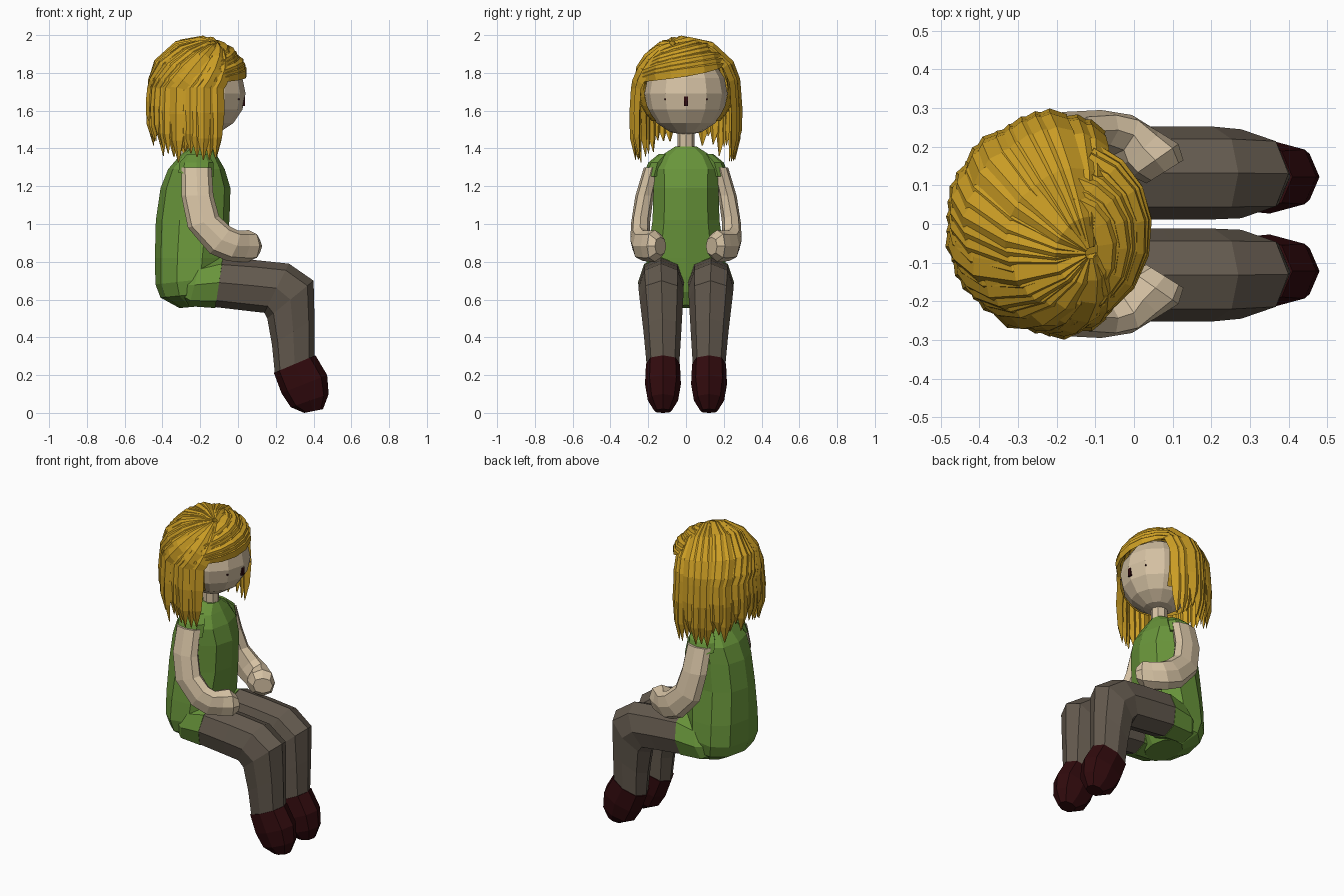
import bpy, bmesh, math, random
from mathutils import Vector

if "Cube" in bpy.data.objects:
    bpy.data.objects.remove(bpy.data.objects["Cube"])

random.seed(4)


def material(name, rgb):
    m = bpy.data.materials.new(name)
    m.diffuse_color = (*rgb, 1)
    m.use_nodes = True
    m.node_tree.nodes["Principled BSDF"].inputs["Base Color"].default_value = m.diffuse_color
    return m


SKIN = material("skin", (0.67, 0.54, 0.37))
HAIR = material("golden hair", (0.60, 0.34, 0.018))
GREEN = material("green shirt", (0.14, 0.30, 0.043))
GREY = material("grey brown trousers", (0.127, 0.102, 0.077))
BOOT = material("dark red", (0.030, 0.003, 0.004))


def finish(name, bm, mat):
    bmesh.ops.recalc_face_normals(bm, faces=bm.faces)
    me = bpy.data.meshes.new(name)
    bm.to_mesh(me)
    bm.free()
    me.materials.append(mat)
    ob = bpy.data.objects.new(name, me)
    bpy.context.collection.objects.link(ob)
    return ob


def rounded(x, p):
    return math.copysign(abs(x) ** p, x) if abs(x) > 1e-6 else 0


def add_loft(bm, rings, n, p=1.0):
    """Skin a tube through rings of (centre, half axis u, half axis v); p < 1 is boxier."""
    loops = []
    for c, u, v in rings:
        angles = [2 * math.pi * i / n for i in range(n)]
        loops.append([bm.verts.new(c + u * rounded(math.cos(a), p) + v * rounded(math.sin(a), p))
                      for a in angles])
    for a, b in zip(loops, loops[1:]):
        for i in range(n):
            j = (i + 1) % n
            bm.faces.new((a[i], a[j], b[j], b[i]))
    bm.faces.new(loops[0])
    bm.faces.new(loops[-1])


def limb(name, sections, mat, n=8, side=1, p=1.0):
    """Sections: front x, z, back x, z, centre y, half width in y, optional skew in x."""
    bm = bmesh.new()
    rings = []
    for ax, az, bx, bz, cy, hy, *skew in sections:
        a, b = Vector((ax, cy * side, az)), Vector((bx, cy * side, bz))
        rings.append(((a + b) / 2, (a - b) / 2, Vector((skew[0] if skew else 0, hy * side, 0))))
    add_loft(bm, rings, n, p)
    return finish(name, bm, mat)


# Torso and neck
limb("shirt_body", [
    (-0.14, 0.57, -0.31, 0.555, 0, 0.13),
    (-0.10, 0.64, -0.41, 0.61, 0, 0.21),
    (-0.085, 0.72, -0.437, 0.68, 0, 0.228),
    (-0.07, 0.82, -0.44, 0.82, 0, 0.215),
    (-0.045, 1.02, -0.435, 1.02, 0, 0.185),
    (-0.04, 1.19, -0.41, 1.19, 0, 0.18),
    (-0.07, 1.29, -0.37, 1.29, 0, 0.185),
    (-0.11, 1.36, -0.31, 1.36, 0, 0.14),
    (-0.14, 1.41, -0.25, 1.41, 0, 0.06)], GREEN, 10, 1, 0.88)
limb("neck", [(-0.14, 1.36, -0.24, 1.36, 0, 0.045),
              (-0.14, 1.54, -0.24, 1.54, 0, 0.045)], SKIN)

# Paired parts
for side, tag in ((1, "left"), (-1, "right")):
    limb(tag + "_sleeve", [
        (-0.16, 1.37, -0.27, 1.37, 0.11, 0.035),
        (-0.13, 1.325, -0.31, 1.325, 0.15, 0.05),
        (-0.13, 1.25, -0.315, 1.27, 0.17, 0.055)], GREEN, 8, side)
    limb(tag + "_arm_and_hand", [
        (-0.14, 1.30, -0.30, 1.30, 0.18, 0.043),
        (-0.13, 1.15, -0.30, 1.15, 0.22, 0.048),
        (-0.10, 1.04, -0.265, 0.98, 0.24, 0.05),
        (-0.04, 0.985, -0.15, 0.845, 0.243, 0.052, 0.01),
        (0.0, 0.965, -0.06, 0.805, 0.23, 0.052, 0.025),
        (0.025, 0.965, 0.0, 0.80, 0.195, 0.045, 0.05),
        (0.055, 0.968, 0.055, 0.80, 0.165, 0.042, 0.06),
        (0.08, 0.93, 0.08, 0.835, 0.135, 0.03, 0.048)], SKIN, 8, side, 0.85)
    limb(tag + "_hip", [
        (-0.31, 0.72, -0.36, 0.64, 0.11, 0.05),
        (-0.20, 0.79, -0.26, 0.565, 0.128, 0.115),
        (-0.08, 0.825, -0.12, 0.555, 0.132, 0.123)], GREEN, 8, side, 0.9)
    limb(tag + "_trouser_leg", [
        (-0.08, 0.82, -0.12, 0.56, 0.132, 0.121),
        (0.10, 0.808, 0.05, 0.54, 0.132, 0.12),
        (0.27, 0.79, 0.14, 0.53, 0.132, 0.12),
        (0.40, 0.70, 0.155, 0.50, 0.13, 0.115),
        (0.405, 0.50, 0.18, 0.36, 0.125, 0.1),
        (0.405, 0.29, 0.195, 0.21, 0.122, 0.086)], GREY, 8, side, 0.9)
    limb(tag + "_boot", [
        (0.41, 0.305, 0.19, 0.212, 0.122, 0.09),
        (0.472, 0.20, 0.23, 0.105, 0.122, 0.095),
        (0.48, 0.10, 0.28, 0.03, 0.122, 0.08),
        (0.45, 0.02, 0.35, 0.0, 0.122, 0.045)], BOOT, 8, side, 0.85)

# Head
bm = bmesh.new()
bmesh.ops.create_uvsphere(bm, u_segments=12, v_segments=8, radius=0.22)
bmesh.ops.translate(bm, verts=bm.verts, vec=(-0.18, 0, 1.69))
finish("head", bm, SKIN)

# Small face marks
for name, loc, size in (("nose_mark", (0.030, 0, 1.65), (0.014, 0.022, 0.05)),
                        ("left_eye", (0.004, 0.11, 1.66), (0.008, 0.008, 0.008)),
                        ("right_eye", (0.004, -0.11, 1.66), (0.008, 0.008, 0.008))):
    bm = bmesh.new()
    bmesh.ops.create_cube(bm, size=1)
    bmesh.ops.scale(bm, verts=bm.verts, vec=size)
    bmesh.ops.translate(bm, verts=bm.verts, vec=loc)
    finish(name, bm, BOOT)

# Hair cap, open at the face and neck
CENTRE, RADII = Vector((-0.205, 0, 1.72)), Vector((0.26, 0.27, 0.26))
bm = bmesh.new()
bmesh.ops.create_uvsphere(bm, u_segments=24, v_segments=16, radius=1)
bmesh.ops.scale(bm, verts=bm.verts, vec=RADII * 0.95)
bmesh.ops.translate(bm, verts=bm.verts, vec=CENTRE)
cut = []
for f in bm.faces:
    c = f.calc_center_median()
    if c.z < 1.56 or (c.x > -0.1 and c.z < 1.82 + 0.15 * c.y):
        cut.append(f)
bmesh.ops.delete(bm, geom=cut, context='FACES')
finish("hair_cap", bm, HAIR)


def direction(theta, elev):
    return Vector((math.cos(elev) * math.cos(theta), math.cos(elev) * math.sin(theta), math.sin(elev)))


def add_lock(bm, points, widths, thick):
    """Tapered diamond-section strand following the scalp."""
    rings = []
    last = len(points) - 1
    for i, p in enumerate(points):
        run = (points[min(i + 1, last)] - points[max(i - 1, 0)]).normalized()
        out = p - CENTRE
        out.z = max(out.z, 0)
        out = (out - run * out.dot(run)).normalized()
        t = thick * min(1, widths[i] / 0.03)
        rings.append((p, out * t, run.cross(out) * widths[i]))
    add_loft(bm, rings, 4)


# Long locks around the sides and back, sweeping out from an off-centre crown
CROWN = direction(math.radians(-38), math.radians(64))
bm = bmesh.new()
COUNT = 30
for i in range(COUNT):
    theta = math.radians(70 + 220 * i / (COUNT - 1))
    k = random.uniform(0.96, 1.02)
    back = max(0, -math.cos(theta)) ** 6
    end = 1.33 + 0.12 * back + random.uniform(-0.01, 0.09)
    pts = []
    for t in (0.05, 0.25, 0.45, 0.65, 0.85, 1.0):
        rim = direction(theta + 0.35 * (1 - t), 0)
        d = (CROWN * (1 - t) + rim * t).normalized()
        pts.append(CENTRE + d * RADII * k)
    base = pts[-1]
    for t, grow in ((0.35, 1.03), (0.7, 1.02), (1.0, 0.97)):
        p = CENTRE + (base - CENTRE) * grow
        p.z = 1.72 + (end - 1.72) * t
        pts.append(p)
    add_lock(bm, pts, (0.015, 0.03, 0.04, 0.045, 0.045, 0.045, 0.045, 0.032, 0.003), 0.017)
finish("long_hair_locks", bm, HAIR)

# Fringe swept across the forehead from the parting
bm = bmesh.new()
for i in range(8):
    s = i / 7
    pts, widths = [], []
    for j in range(8):
        t = j / 7
        theta = math.radians(62 - 140 * t)
        elev = math.radians((30 + 44 * s) * (1 - t) ** 0.8 + (7 + 20 * s) * t ** 0.8)
        pts.append(CENTRE + direction(theta, elev) * RADII * (0.985 + 0.014 * (i % 3)))
        widths.append(0.012 + 0.028 * math.sin(math.pi * t))
    add_lock(bm, pts, widths, 0.016)
finish("fringe", bm, HAIR)
